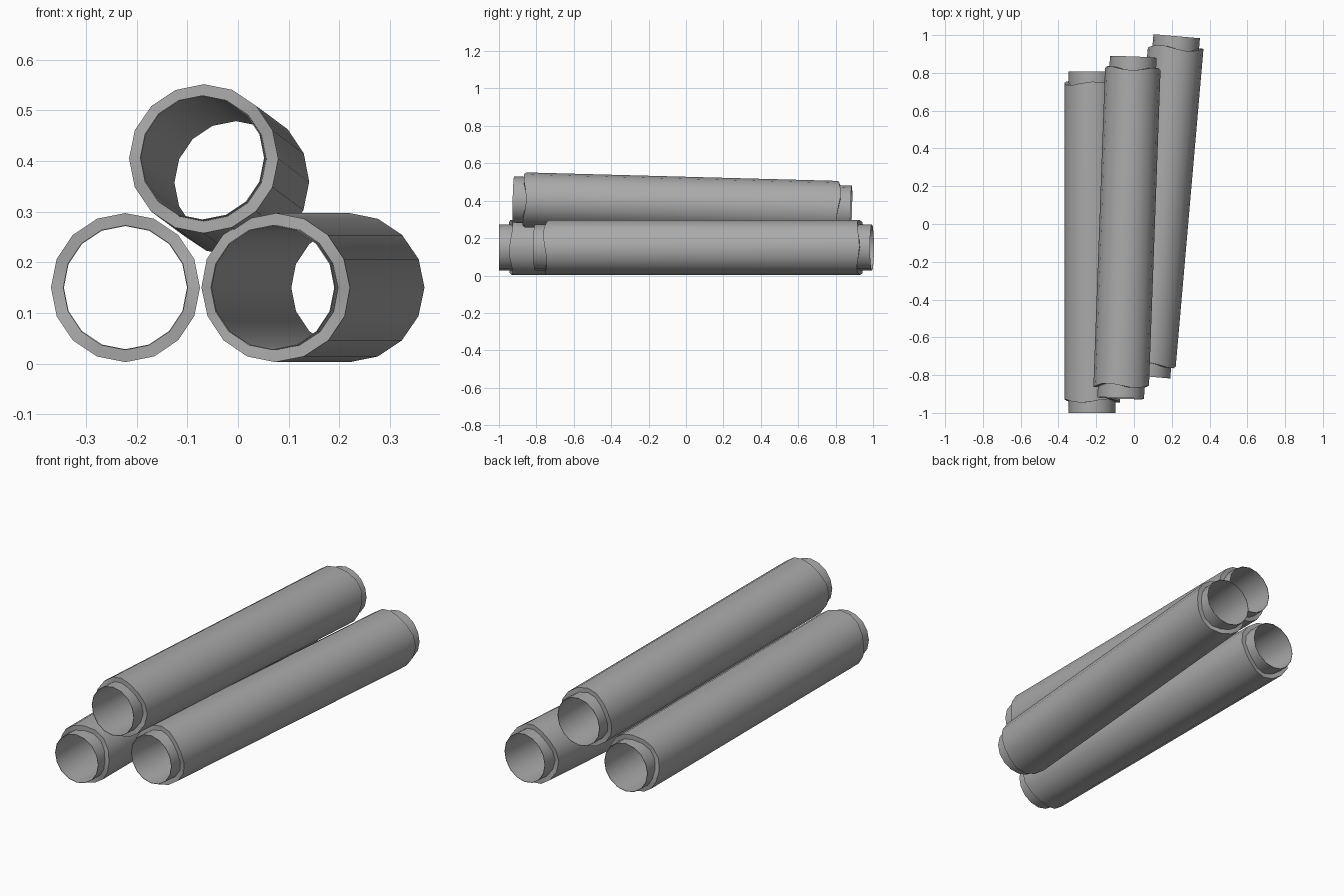
import bpy, bmesh, math
from mathutils import Vector

cube = bpy.data.objects.get("Cube")
if cube:
    bpy.data.objects.remove(cube)

SIDES = 16
SLEEVE_R, TUBE_R, WALL = 0.147, 0.1235, 0.002
SLEEVE_HALF, TUBE_HALF = 0.84, 0.904

grey = bpy.data.materials.new("pipe_grey")
grey.use_nodes = True
colour = (0.4, 0.4, 0.4, 1)
grey.diffuse_color = colour
grey.node_tree.nodes["Principled BSDF"].inputs["Base Color"].default_value = colour


def make_pipe(name, front, back, phase):
    """Open tube with a thicker, unevenly cut sleeve, lying from front to back."""
    front, back = Vector(front), Vector(back)
    # closed section (radius, position along the axis, amount of uneven cut)
    section = [(TUBE_R, -TUBE_HALF, 0), (TUBE_R, -SLEEVE_HALF, 1),
               (SLEEVE_R, -SLEEVE_HALF, 1), (SLEEVE_R, SLEEVE_HALF, 1),
               (TUBE_R, SLEEVE_HALF, 1), (TUBE_R, TUBE_HALF, 0),
               (TUBE_R - WALL, TUBE_HALF, 0), (TUBE_R - WALL, -TUBE_HALF, 0)]
    bm = bmesh.new()
    rings = []
    for r, y, cut in section:
        ring = []
        for i in range(SIDES):
            a = math.tau * i / SIDES
            wave = 0.01 * cut * math.sin(3 * a + phase + y)
            ring.append(bm.verts.new((r * math.sin(a), y + wave, r * math.cos(a))))
        rings.append(ring)
    for a, b in zip(rings, rings[1:] + rings[:1]):
        for i in range(SIDES):
            j = (i + 1) % SIDES
            bm.faces.new((a[i], a[j], b[j], b[i]))
    bmesh.ops.recalc_face_normals(bm, faces=bm.faces)
    mesh = bpy.data.meshes.new(name)
    bm.to_mesh(mesh)
    bm.free()
    mesh.materials.append(grey)
    pipe = bpy.data.objects.new(name, mesh)
    bpy.context.collection.objects.link(pipe)
    # aim the local y axis along the pipe
    d = back - front
    pipe.location = (front + back) / 2
    pipe.rotation_euler = (math.atan2(d.z, math.hypot(d.x, d.y)), 0, math.atan2(-d.x, d.y))
    bpy.ops.object.select_all(action="DESELECT")
    pipe.select_set(True)
    bpy.context.view_layer.objects.active = pipe
    bpy.ops.object.shade_smooth_by_angle(angle=math.radians(30))


# two pipes on the ground and one resting on top
make_pipe("right_pipe", (-0.222, -1.0, 0.15), (-0.222, 0.808, 0.15), 0.5)
make_pipe("left_pipe", (0.069, -0.805, 0.15), (0.226, 0.992, 0.15), 2.5)
make_pipe("top_pipe", (-0.07, -0.922, 0.406), (-0.004, 0.883, 0.357), 4.0)
